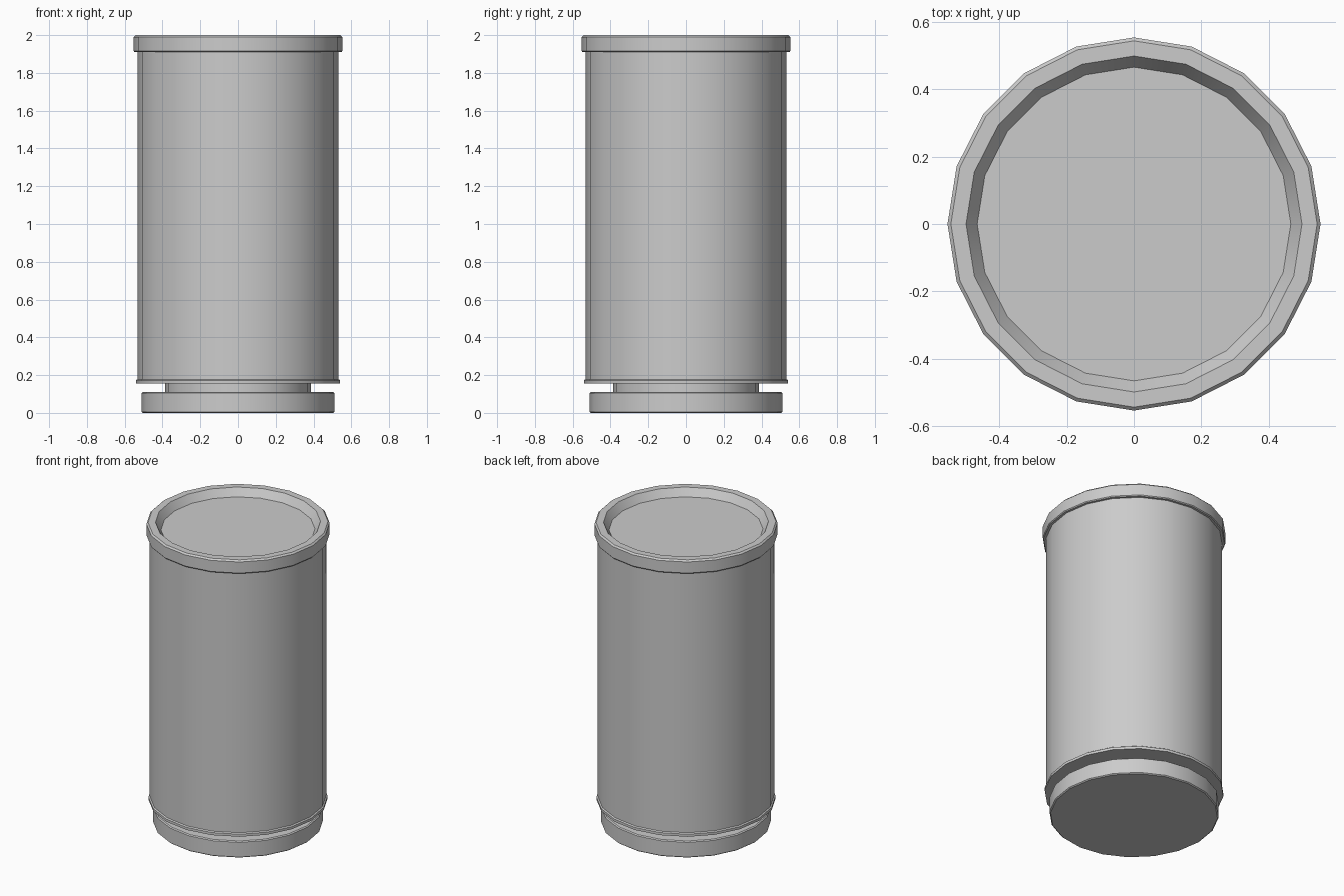
import bpy, bmesh, math

if "Cube" in bpy.data.objects:
    bpy.data.objects.remove(bpy.data.objects["Cube"])

SIDES = 20


def lathe(name, profile):
    """Revolve (radius, z) points about z; radius 0 closes to a pole-free cap."""
    bm = bmesh.new()
    rings = []
    for r, z in profile:
        rings.append([bm.verts.new((r * math.cos(2 * math.pi * i / SIDES),
                                    r * math.sin(2 * math.pi * i / SIDES), z))
                      for i in range(SIDES)])
    for a, b in zip(rings, rings[1:]):
        for i in range(SIDES):
            j = (i + 1) % SIDES
            bm.faces.new((a[i], a[j], b[j], b[i]))
    return bm, rings


def finish(name, bm):
    mesh = bpy.data.meshes.new(name)
    bm.to_mesh(mesh)
    bm.free()
    obj = bpy.data.objects.new(name, mesh)
    bpy.context.collection.objects.link(obj)
    bpy.ops.object.select_all(action='DESELECT')
    obj.select_set(True)
    bpy.context.view_layer.objects.active = obj
    bpy.ops.object.shade_smooth_by_angle(angle=math.radians(30))


def part(name, profile, cap_bottom=False, cap_top=False):
    bm, rings = lathe(name, profile)
    if cap_bottom:
        bm.faces.new(rings[0][::-1])
    if cap_top:
        bm.faces.new(rings[-1])
    finish(name, bm)


# Foot disc with a closed underside
part("base", [(0.505, 0), (0.512, 0.006), (0.512, 0.104), (0.505, 0.11), (0.386, 0.11)],
     cap_bottom=True)

# Recessed neck between foot and body
part("neck", [(0.386, 0.11), (0.386, 0.155)])

# Thin lip under the body
part("lower_lip", [(0.386, 0.155), (0.541, 0.155), (0.541, 0.172), (0.533, 0.178)])

# Main cylinder wall
part("body", [(0.533, 0.178), (0.533, 1.91)])

# Top rim with sunken lid
part("rim_and_lid", [(0.533, 1.91), (0.548, 1.91), (0.553, 1.916), (0.553, 1.99),
                     (0.543, 2.0), (0.498, 2.0), (0.465, 1.95)], cap_top=True)
